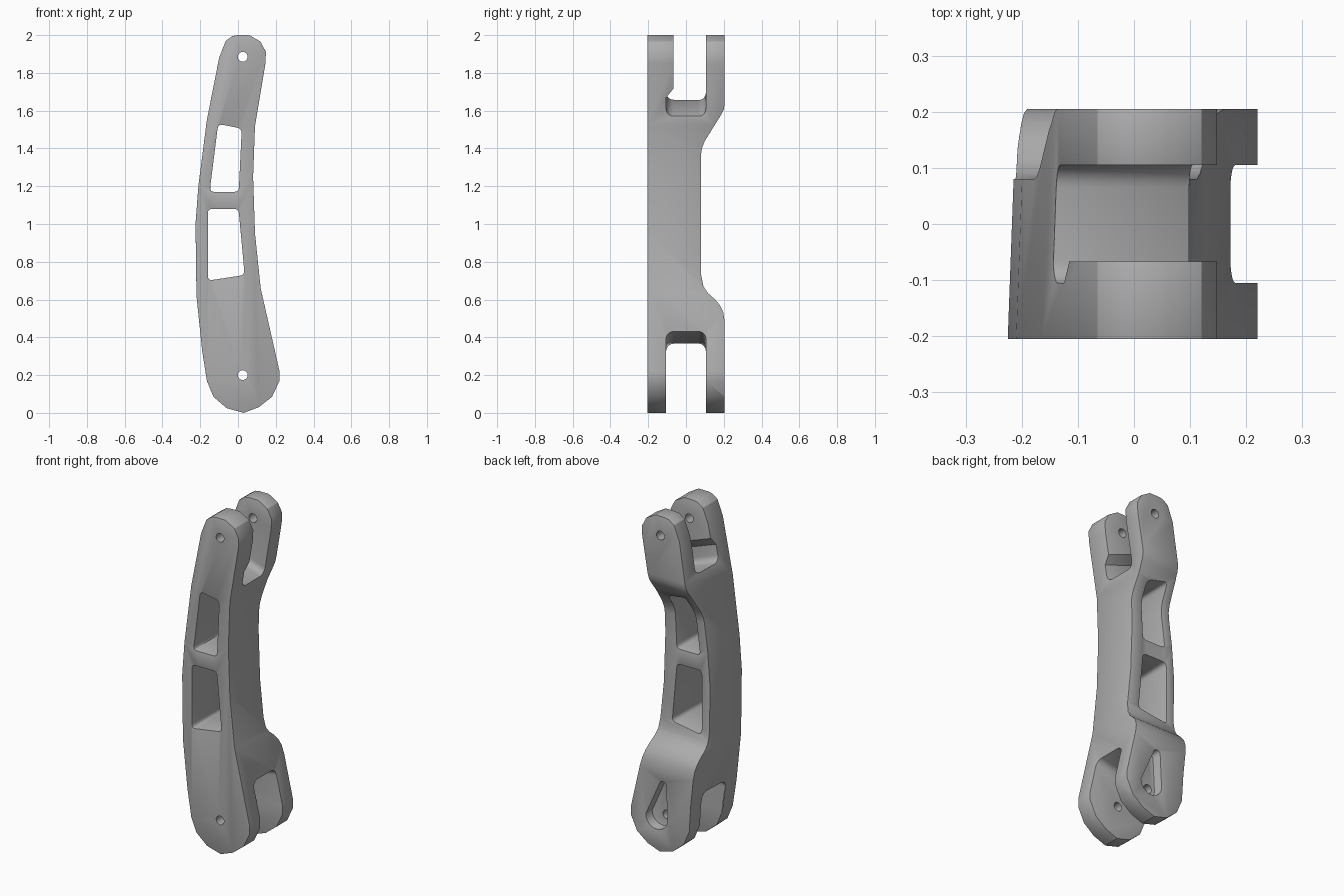
import bpy
import bmesh
from math import sin, cos, pi
from mathutils import Vector

if "Cube" in bpy.data.objects:
    bpy.data.objects.remove(bpy.data.objects["Cube"])

metal = bpy.data.materials.new("plain grey")
metal.use_nodes = True
GREY = (0.42, 0.42, 0.42, 1)
metal.diffuse_color = GREY
metal.node_tree.nodes["Principled BSDF"].inputs["Base Color"].default_value = GREY


def loft(name, ends):
    """Solid between two matching rings of 3D points."""
    bm = bmesh.new()
    a, b = [[bm.verts.new(p) for p in ring] for ring in ends]
    bm.faces.new(a)
    bm.faces.new(b[::-1])
    n = len(a)
    for i in range(n):
        j = (i + 1) % n
        bm.faces.new((a[j], a[i], b[i], b[j]))
    bmesh.ops.recalc_face_normals(bm, faces=bm.faces)
    mesh = bpy.data.meshes.new(name)
    bm.to_mesh(mesh)
    bm.free()
    obj = bpy.data.objects.new(name, mesh)
    bpy.context.collection.objects.link(obj)
    return obj


def prism_y(name, pts, y0, y1):
    return loft(name, [[(x, y, z) for x, z in pts] for y in (y0, y1)])


def prism_x(name, pts, slope=0.0):
    """Profile of (y, z) points run along x, with z rising by slope."""
    return loft(name, [[(x, y, z + slope * x) for y, z in pts] for x in (-0.5, 0.5)])


def arc(cx, cz, r, a0, a1, n):
    return [(cx + r * cos(a0 + (a1 - a0) * i / n), cz + r * sin(a0 + (a1 - a0) * i / n))
            for i in range(n + 1)]


def rounded(pts, r, n=4):
    """Round every corner of a polygon with a quadratic curve."""
    out = []
    for i, p in enumerate(pts):
        p = Vector(p)
        a = p + (Vector(pts[i - 1]) - p).normalized() * r
        b = p + (Vector(pts[(i + 1) % len(pts)]) - p).normalized() * r
        for k in range(n + 1):
            t = k / n
            out.append(tuple(a * (1 - t) ** 2 + p * 2 * t * (1 - t) + b * t * t))
    return out


def apply(obj, kind, **settings):
    mod = obj.modifiers.new(kind.title(), kind)
    for key, value in settings.items():
        setattr(mod, key, value)
    bpy.context.view_layer.objects.active = obj
    bpy.ops.object.modifier_apply(modifier=mod.name)


def combine(obj, tool, operation="DIFFERENCE"):
    apply(obj, "BOOLEAN", object=tool, operation=operation, solver="EXACT")
    bpy.data.objects.remove(tool)


# Curved arm outline, with a slight draft on the outer edge
outline = [(0, 2), (0.06, 2), (0.12, 1.965), (0.148, 1.91), (0.145, 1.85),
           (0.09, 1.52), (0.08, 1.25), (0.09, 0.95), (0.12, 0.66),
           (0.22, 0.22), (0.22, 0.17), (0.18, 0.085), (0.11, 0.03), (0.03, 0),
           (-0.06, 0.025), (-0.13, 0.085), (-0.165, 0.17), (-0.19, 0.33),
           (-0.22, 0.62), (-0.225, 1.0), (-0.21, 1.2), (-0.165, 1.55),
           (-0.10, 1.88), (-0.065, 1.97), (-0.03, 1.995)]
drafted = [(x + (0.015 if x < -0.16 and z > 0.3 else 0), z) for x, z in outline]
arm = loft("link_arm", [[(x, -0.205, z) for x, z in outline],
                        [(x, 0.205, z) for x, z in drafted]])

# Thin waist between the two forked ends
side = [(-0.3, -0.1), (0.205, -0.1), (0.205, 0.48), (0.198, 0.53), (0.18, 0.57),
        (0.15, 0.605), (0.115, 0.635), (0.092, 0.67), (0.08, 0.73),
        (0.08, 1.37), (0.084, 1.4), (0.1, 1.44), (0.19, 1.585), (0.201, 1.61),
        (0.205, 1.64), (0.205, 2.1), (-0.3, 2.1)]
combine(arm, prism_x("side_profile", side), "INTERSECT")

# Lower fork slot with rounded ceiling corners
lower = ([(-0.105, -0.3)] + arc(-0.065, 0.36, 0.04, pi, pi / 2, 5)
         + arc(0.065, 0.36, 0.04, pi / 2, 0, 5) + [(0.105, -0.3)])
combine(arm, prism_x("lower_slot", lower, 0.18))

# Upper fork slot, undercut below the thicker front prong
upper = ([(-0.067, 2.4), (-0.067, 1.76), (-0.105, 1.71)]
         + arc(-0.065, 1.646, 0.04, pi, 1.5 * pi, 5)
         + arc(0.065, 1.646, 0.04, 1.5 * pi, 2 * pi, 5) + [(0.105, 2.4)])
combine(arm, prism_x("upper_slot", upper, -0.36))

# Two windows through the waist
windows = [[(-0.105, 1.53), (0.02, 1.505), (0.004, 1.17), (-0.15, 1.17)],
           [(-0.16, 1.08), (0.003, 1.08), (0.035, 0.73), (-0.16, 0.70)]]
for pts in windows:
    combine(arm, prism_y("window", rounded(pts, 0.025), -0.5, 0.5))

# Keyhole pocket in the back of the lower fork
keyhole = arc(0.05, 0.2, 0.072, pi, 2 * pi, 12) + arc(0.01, 0.4, 0.022, 0.2, pi, 6)
combine(arm, prism_y("keyhole_pocket", keyhole, 0.145, 0.5))

# Soft edges
apply(arm, "BEVEL", width=0.01, segments=2, limit_method="ANGLE", angle_limit=0.75)

# Pin holes through both forks
for z in (1.885, 0.2):
    combine(arm, prism_y("pin_hole", arc(0.025, z, 0.026, 0, 2 * pi * 15 / 16, 15), -0.5, 0.5))

arm.data.materials.clear()
arm.data.materials.append(metal)
bpy.ops.object.select_all(action="DESELECT")
arm.select_set(True)
bpy.context.view_layer.objects.active = arm
bpy.ops.object.shade_smooth_by_angle(angle=0.5)
